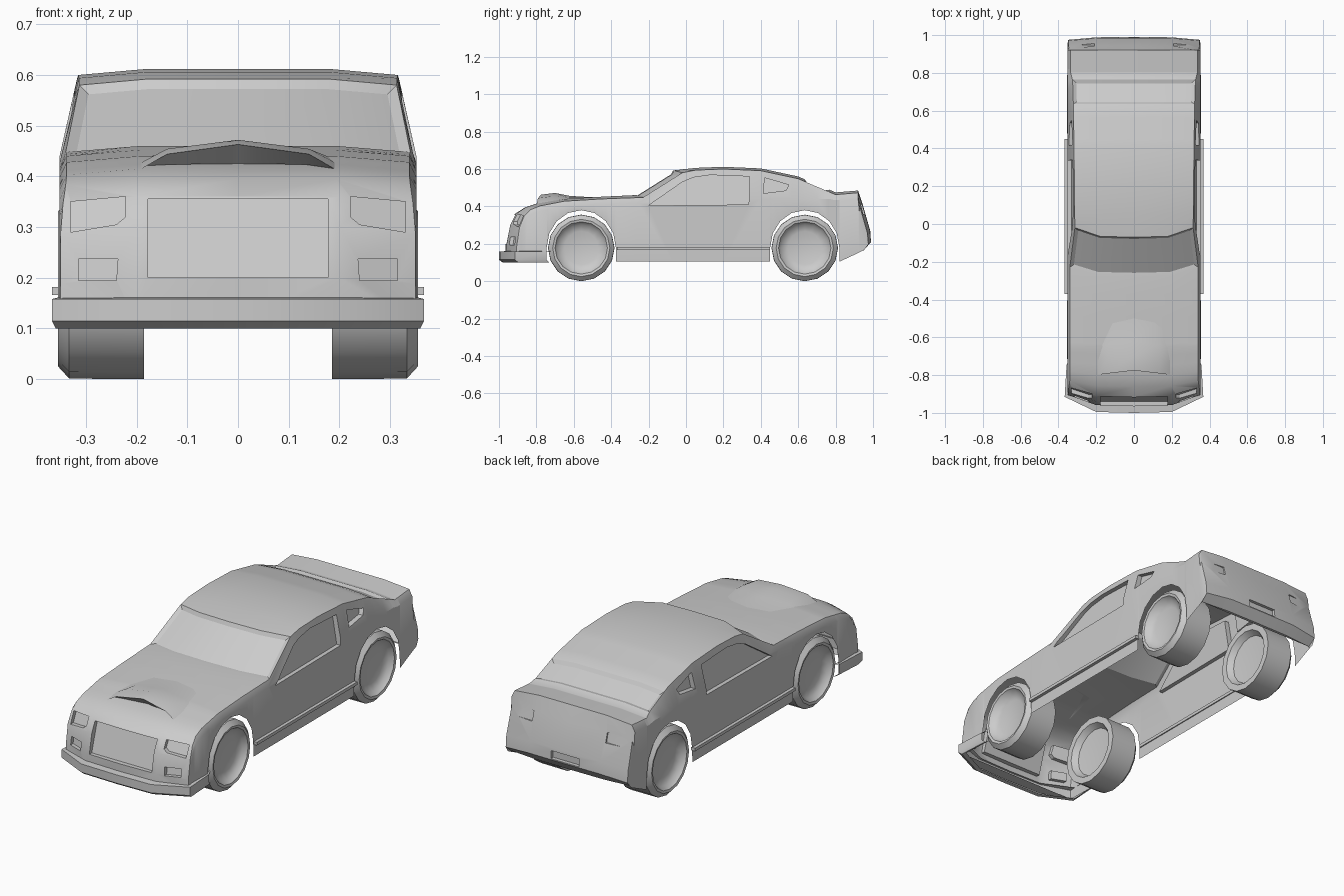
import bpy, bmesh, math

if "Cube" in bpy.data.objects:
    bpy.data.objects.remove(bpy.data.objects["Cube"])

def lerp_table(tab, y):
    for a, b in zip(tab, tab[1:]):
        if y <= b[0]:
            t = max(0, (y - a[0]) / (b[0] - a[0]))
            return [p + (q - p) * t for p, q in zip(a, b)]
    return list(tab[-1])

def finish(bm, name, smooth=35, hidden=False):
    bmesh.ops.remove_doubles(bm, verts=bm.verts, dist=1e-5)
    bmesh.ops.recalc_face_normals(bm, faces=bm.faces)
    me = bpy.data.meshes.new(name)
    bm.to_mesh(me)
    bm.free()
    ob = bpy.data.objects.new(name, me)
    bpy.context.collection.objects.link(ob)
    if not hidden:
        smooth_shade(ob, smooth)
    return ob

def smooth_shade(ob, angle):
    bpy.ops.object.select_all(action='DESELECT')
    ob.select_set(True)
    bpy.context.view_layer.objects.active = ob
    bpy.ops.object.shade_smooth_by_angle(angle=math.radians(angle))

def grid(bm, rows, closed=False):
    vs = [[bm.verts.new(p) for p in r] for r in rows]
    n = len(rows[0])
    for a, b in zip(vs, vs[1:]):
        for i in range(n if closed else n - 1):
            j = (i + 1) % n
            bm.faces.new((a[i], a[j], b[j], b[i]))
    return vs

# Centre profile: y, z, half width, corner setback
NOSE = [(-.965, .11, .35, .06), (-.965, .20, .35, .06), (-.945, .30, .35, .055), (-.915, .36, .345, .05)]
TOP = [(-.86, .395, .34, .03), (-.80, .415, .338, .02), (-.65, .44, .338, 0), (-.45, .452, .338, 0),
       (-.28, .46, .34, .05), (-.07, .592, .313, .05), (.05, .606, .314, 0), (.2, .612, .315, 0),
       (.4, .603, .318, 0), (.6, .56, .32, 0), (.76, .492, .325, 0), (.80, .475, .335, 0), (.92, .485, .335, 0)]
TAIL = [(.945, .41, .345, -.015), (.985, .27, .348, -.015), (.99, .21, .348, -.015), (.95, .165, .345, -.015)]
AXLES = (-.56, .635)

# Lower edge with wheel arches
sill = [(-1, .11)]
for c in AXLES:
    sill.append((c - .187, .105))
    sill += [(c - .185 * math.cos(k * math.pi / 8), .18 + .2 * math.sin(k * math.pi / 8)) for k in range(9)]
    sill.append((c + .187, .105))
sill.append((.95, .165))

def ring(y, z, w, s, by=None):
    ez, ey = max(z - .012, .11), y + s
    if by is None:
        by = y
    if by == 'end':
        ez, by, bz = z, ey, z
    else:
        bz = lerp_table(sill, by)[1]
    mz = max(min(.44, ez - .03), bz)
    my = (ey + by) / 2
    half = [(w * .57, y + s * .1, z), (w, ey, ez), (.352 if by != ey or z > .2 else w, my, mz),
            (.35 if by != ey or z > .2 else w, by, bz)]
    return [(0, y, z)] + half + [(-p[0], p[1], p[2]) for p in reversed(half)]

# Body shell
rings = [ring(*p, b) for p, b in zip(NOSE, ('end', -.89, -.88, -.87))]
ys = sorted({t[0] for t in TOP} | {p[0] for p in sill if -.86 < p[0] < .92})
rings += [ring(*lerp_table(TOP, y)) for y in ys]
rings += [ring(*p, b) for p, b in zip(TAIL, (.924, .928, .932, 'end'))]
bm = bmesh.new()
vs = grid(bm, rings, True)
bm.faces.new(vs[0])
bm.faces.new(vs[-1])
bmesh.ops.remove_doubles(bm, verts=bm.verts, dist=1e-5)
bmesh.ops.recalc_face_normals(bm, faces=bm.faces)

# Windscreen and rear glass, sunk into the shell
for lo, hi in ((-.25, -.05), (.63, .77)):
    fs = [f for f in bm.faces if lo < f.calc_center_median().y < hi
          and f.calc_center_median().z > .46 and abs(f.calc_center_median().x) < .3]
    bmesh.ops.inset_region(bm, faces=fs, thickness=.018, depth=-.012, use_even_offset=True)
body = finish(bm, "body", hidden=True)

# Recess cutters: side windows, grille, lights, plate
def nose_y(x, z):
    y = lerp_table([(p[1], p[0]) for p in NOSE], z)[1]
    return y + .025 + max(0, abs(x) - .2) * .38

def recess(pts, off):
    bm = bmesh.new()
    a = [bm.verts.new(p) for p in pts]
    b = [bm.verts.new([p[i] + off[i] for i in range(3)]) for p in pts]
    bm.faces.new(a)
    bm.faces.new(b[::-1])
    for i in range(len(a)):
        j = (i + 1) % len(a)
        bm.faces.new((a[i], a[j], b[j], b[i]))
    cut = finish(bm, "recess_cutter", hidden=True)
    cut.hide_render = True
    m = body.modifiers.new("recess", 'BOOLEAN')
    m.operation, m.solver, m.object = 'DIFFERENCE', 'EXACT', cut
    return cut

DOOR = [(-.2, .405), (.335, .41), (.34, .56), (.13, .568), (.04, .555), (-.02, .53)]
QUARTER = [(.415, .47), (.535, .485), (.55, .515), (.42, .553)]
HEAD = [(.222, .36), (.33, .35), (.33, .29), (.24, .305), (.222, .32)]
FOG = [(.24, .195), (.315, .195), (.315, .237), (.237, .237)]
cutters = []
for s in (1, -1):
    for win in (DOOR, QUARTER):
        cutters.append(recess([(s * (.332 - .2 * (z - .4)), y, z) for y, z in win], (s * .2, 0, 0)))
    for lamp in (HEAD, FOG):
        cutters.append(recess([(s * x, nose_y(x, z), z) for x, z in lamp], (0, -.2, 0)))
    cutters.append(recess([(s * x, .94 - .25 * (z - .39), z)
                           for x, z in ((.21, .36), (.32, .36), (.32, .41), (.21, .41))], (0, .2, 0)))
cutters.append(recess([(x, nose_y(x, z), z) for x, z in ((-.178, .2), (.178, .2), (.178, .355), (-.178, .355))],
                      (0, -.2, 0)))
cutters.append(recess([(x, .97, z) for x, z in ((-.08, .215), (.08, .215), (.08, .255), (-.08, .255))], (0, .2, 0)))

# Apply the recesses, then open the underside
dg = bpy.context.evaluated_depsgraph_get()
me = bpy.data.meshes.new_from_object(body.evaluated_get(dg))
body.modifiers.clear()
body.data = me
bm = bmesh.new()
bm.from_mesh(me)
under = [f for f in bm.faces if abs(f.calc_center_median().x) < .01 and all(abs(v.co.x) > .34 for v in f.verts)]
bmesh.ops.delete(bm, geom=under, context='FACES')
bm.to_mesh(me)
bm.free()
for c in cutters:
    bpy.data.objects.remove(c)
smooth_shade(body, 30)

# Front splitter
half = [(.2, -.995), (.367, -.915), (.357, -.745)]
path = [(-x, y) for x, y in reversed(half)] + [(0, -1)] + half
bm = bmesh.new()
grid(bm, [[(x * s, y * s, z) for x, y in path]
          for s, z in ((.955, .10), (.98, .10), (1, .115), (1, .158), (.955, .162))])
finish(bm, "front_splitter")

# Bonnet scoop
bm = bmesh.new()
rows = []
for y, h, k in ((-.74, .425, .95), (-.775, .463, 1), (-.70, .472, 1), (-.62, .456, .95), (-.50, .449, .8)):
    base = lerp_table(TOP, y)[1] - .004
    rows.append([(x * k, y - abs(x) * .12, base + (h - base) * t)
                 for x, t in ((-.19, 0), (-.14, .6), (0, 1), (.14, .6), (.19, 0))])
grid(bm, rows)
finish(bm, "bonnet_scoop")

# Side sill strips
for s in (1, -1):
    bm = bmesh.new()
    bmesh.ops.create_cube(bm, size=1)
    for v in bm.verts:
        v.co = (s * .356 + v.co.x * .022, .04 + v.co.y * .82, .174 + v.co.z * .016)
    finish(bm, "sill_strip")

# Wheels, dished on both faces
RIM = [(0, .315), (.09, .318), (.125, .33), (.14, .352), (.153, .355), (.177, .333),
       (.178, .185), (.145, .185), (.125, .215), (0, .225)]
for name, y in zip(("front_wheel", "rear_wheel"), AXLES):
    for s in (1, -1):
        bm = bmesh.new()
        grid(bm, [[(s * x, y + r * math.cos(a * math.pi / 8), .178 + r * math.sin(a * math.pi / 8))
                   for a in range(16)] for r, x in RIM], True)
        finish(bm, name, 40)
